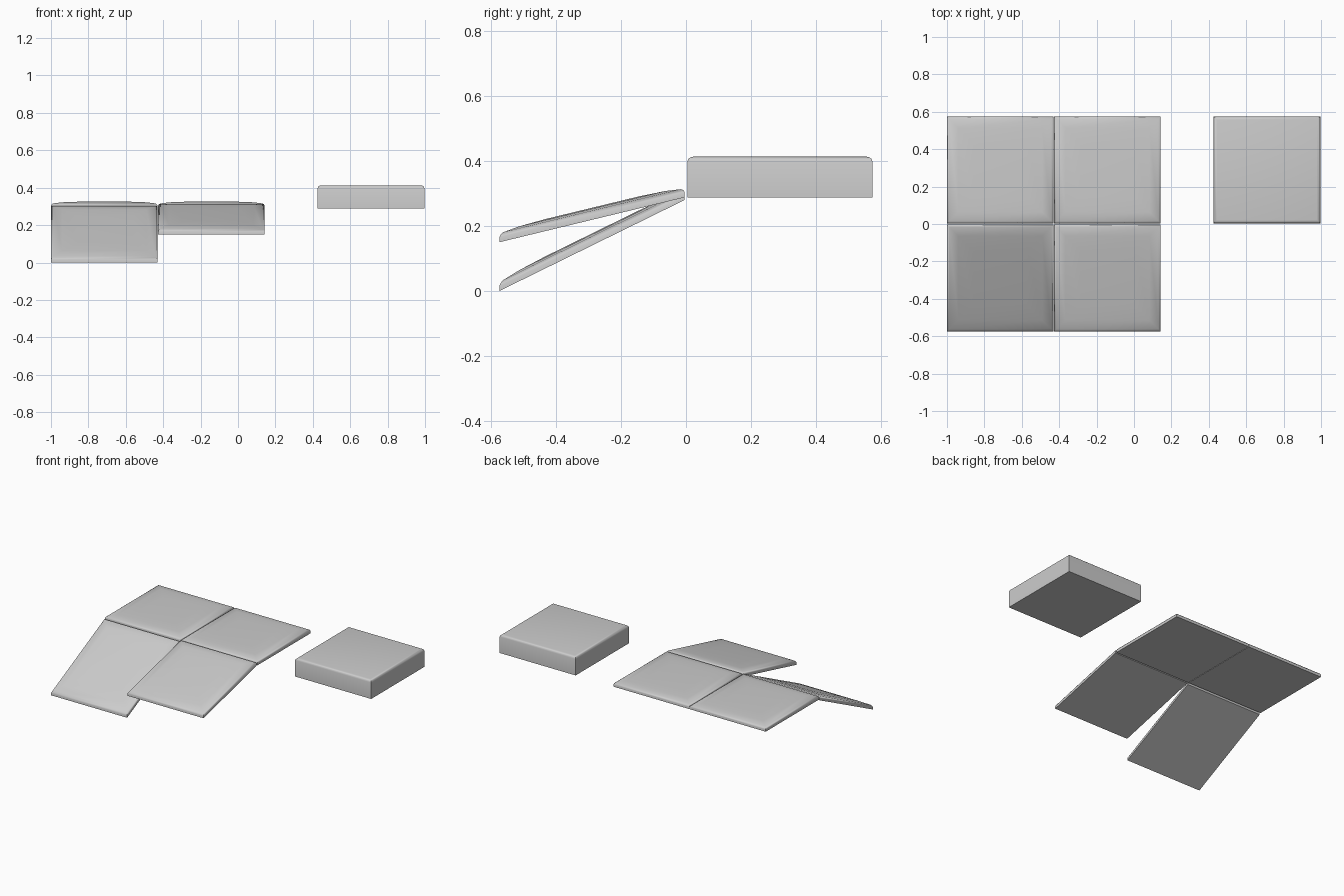
import bpy, bmesh

if "Cube" in bpy.data.objects:
    bpy.data.objects.remove(bpy.data.objects["Cube"])

SIZE = 0.57


def tile(name, x0, y0, base, drop, profile):
    """Square padded tile from stacked rings (inset, height); its front edge is lowered by drop."""
    bm = bmesh.new()
    rings = []
    for inset, h in profile:
        a, b = inset, SIZE - inset
        ring = []
        for u, v in ((a, a), (b, a), (b, b), (a, b)):
            z = base + h - drop * (1 - v / SIZE)
            ring.append(bm.verts.new((x0 + u, y0 + v, z)))
        rings.append(ring)
    bm.faces.new(rings[0][::-1])
    for lo, hi in zip(rings, rings[1:]):
        for i in range(4):
            j = (i + 1) % 4
            bm.faces.new((lo[i], lo[j], hi[j], hi[i]))
    bm.faces.new(rings[-1])
    mesh = bpy.data.meshes.new(name)
    bm.to_mesh(mesh)
    bm.free()
    ob = bpy.data.objects.new(name, mesh)
    bpy.context.collection.objects.link(ob)
    bpy.ops.object.select_all(action='DESELECT')
    ob.select_set(True)
    bpy.context.view_layer.objects.active = ob
    bpy.ops.object.shade_smooth_by_angle(angle=0.9)
    return ob


# Thin pad: vertical rim, rounded shoulder, slightly raised middle
PAD = [(0, 0), (0, 0.016), (0.004, 0.023), (0.012, 0.028),
       (0.06, 0.034), (0.14, 0.037)]
# Thick block: tall rim with a small rounded top edge
BLOCK = [(0, 0), (0, 0.11), (0.003, 0.118), (0.009, 0.123), (0.018, 0.125)]

# Two level tiles at the back
tile("back_left_tile", -1.0, 0.004, 0.288, 0, PAD)
tile("back_right_tile", -0.427, 0.004, 0.288, 0, PAD)

# Two sloping tiles at the front, one steep and one shallow
tile("steep_front_tile", -1.0, -0.574, 0.28, 0.28, PAD)
tile("shallow_front_tile", -0.427, -0.574, 0.288, 0.138, PAD)

# Separate thick block
tile("thick_block", 0.426, 0.004, 0.288, 0, BLOCK)
